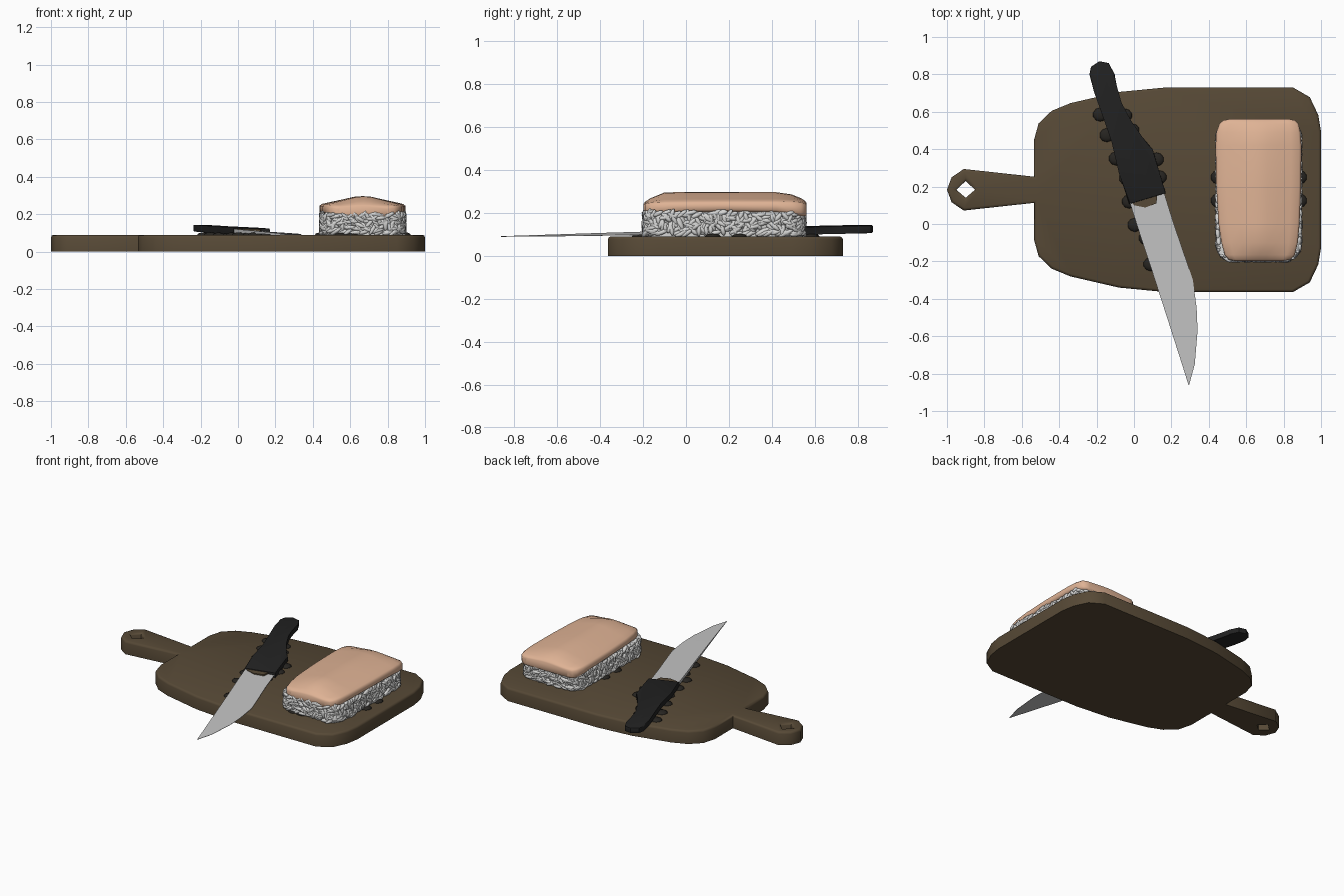
import bpy, bmesh, math, random
from mathutils import Vector, Matrix

if "Cube" in bpy.data.objects:
    bpy.data.objects.remove(bpy.data.objects["Cube"])

random.seed(4)


def material(name, rgb):
    m = bpy.data.materials.new(name)
    m.diffuse_color = (*rgb, 1)
    m.use_nodes = True
    m.node_tree.nodes["Principled BSDF"].inputs["Base Color"].default_value = m.diffuse_color
    return m


WOOD = material("dark wood", (0.095, 0.067, 0.037))
BLACK = material("black handle", (0.016, 0.016, 0.016))
STEEL = material("steel", (0.56, 0.56, 0.56))
RICE = material("rice white", (0.66, 0.66, 0.65))
FISH = material("salmon", (0.74, 0.45, 0.30))
SAUCE = material("dark drops", (0.02, 0.018, 0.015))


def finish(name, bm, mat, angle=None):
    bmesh.ops.recalc_face_normals(bm, faces=bm.faces[:])
    me = bpy.data.meshes.new(name)
    bm.to_mesh(me)
    bm.free()
    ob = bpy.data.objects.new(name, me)
    bpy.context.collection.objects.link(ob)
    me.materials.append(mat)
    if angle is not None:
        bpy.ops.object.select_all(action='DESELECT')
        ob.select_set(True)
        bpy.context.view_layer.objects.active = ob
        bpy.ops.object.shade_smooth_by_angle(angle=math.radians(angle))
    return ob


def loft(rings):
    """Skin a list of equal-length closed rings and cap both ends."""
    bm = bmesh.new()
    vs = [[bm.verts.new(p) for p in r] for r in rings]
    n = len(vs[0])
    for a, b in zip(vs, vs[1:]):
        for i in range(n):
            j = (i + 1) % n
            bm.faces.new((a[i], a[j], b[j], b[i]))
    bm.faces.new(vs[0])
    bm.faces.new(vs[-1][::-1])
    return bm


# Cutting board: symmetric outline about y = 0.183 with a diamond hang hole
half = [(-1.0, 0.0), (-0.975, 0.067), (-0.91, 0.111), (-0.535, 0.07),
        (-0.535, 0.265), (-0.51, 0.355), (-0.44, 0.422), (-0.34, 0.463),
        (-0.08, 0.523), (0.17, 0.547), (0.85, 0.547), (0.94, 0.495),
        (0.985, 0.40), (1.0, 0.31)]
outline = half + [(x, -d) for x, d in half[:0:-1]]
hole = [(-0.95, 0), (-0.9, 0.047), (-0.85, 0), (-0.9, -0.043)]
bm = bmesh.new()
for loop in (outline, hole):
    vs = [bm.verts.new((x, d + 0.183, 0)) for x, d in loop]
    for i, v in enumerate(vs):
        bm.edges.new((v, vs[(i + 1) % len(vs)]))
bmesh.ops.triangle_fill(bm, edges=bm.edges[:], use_beauty=True)
ret = bmesh.ops.extrude_face_region(bm, geom=bm.faces[:])
for g in ret['geom']:
    if isinstance(g, bmesh.types.BMVert):
        g.co.z = 0.09
bmesh.ops.recalc_face_normals(bm, faces=bm.faces[:])
rim = [e for e in bm.edges if all(v.co.z > 0.08 for v in e.verts)
       and any(abs(f.normal.z) < 0.5 for f in e.link_faces)]
bmesh.ops.bevel(bm, geom=rim, offset=0.014, segments=2, profile=0.5, affect='EDGES')
finish("cutting_board", bm, WOOD, 50)


# Knife: lies slightly tilted on the board
def knife_z(x, y):
    return 0.108 + 0.012 * (y - 0.1) - 0.03 * (x - 0.07)


def knife_plate(pts, t, bevel):
    bm = loft([[(x, y, knife_z(x, y) + s) for x, y in pts] for s in (-t, t)])
    if bevel:
        rim = [e for e in bm.edges if abs(e.verts[0].co.z - e.verts[1].co.z) < t]
        bmesh.ops.bevel(bm, geom=rim, offset=bevel, segments=2, profile=0.5, affect='EDGES')
    return bm


grip = [(-0.23, 0.84), (-0.185, 0.87), (-0.135, 0.86), (-0.103, 0.80), (-0.095, 0.73),
        (-0.067, 0.65), (-0.02, 0.55), (0.045, 0.465), (0.1, 0.40), (0.135, 0.28),
        (0.17, 0.165), (-0.025, 0.107), (-0.08, 0.27), (-0.12, 0.44), (-0.165, 0.57),
        (-0.215, 0.71), (-0.238, 0.80)]
finish("knife_handle", knife_plate(grip, 0.018, 0.005), BLACK, 40)

spine = [(-0.037, 0.16), (0.03, -0.05), (0.08, -0.2), (0.133, -0.365),
         (0.177, -0.5), (0.215, -0.62), (0.26, -0.76), (0.291, -0.86)]
edge = [(0.145, 0.22), (0.213, 0.0), (0.258, -0.13), (0.315, -0.3),
        (0.335, -0.45), (0.34, -0.57), (0.325, -0.75), (0.295, -0.86)]
rings = []
for i, (s, e) in enumerate(zip(spine, edge)):
    t = 0.011 * (1 - i / 8)
    zs, ze = knife_z(*s), knife_z(*e)
    rings.append([(*s, zs - t), (*e, ze - 0.001), (*e, ze + 0.001), (*s, zs + t)])
finish("knife_blade", loft(rings), STEEL, 30)

collar = [(-0.012, 0.118), (0.125, 0.16), (0.12, 0.11), (0.06, 0.088), (0.0, 0.1)]
finish("knife_collar", knife_plate(collar, 0.013, 0), WOOD)

# Dark drops along the knife and around the rice
drops = [(-0.18, 0.585), (-0.145, 0.475), (-0.095, 0.35), (-0.04, 0.245), (-0.025, 0.12),
         (0.005, -0.005), (0.065, -0.075), (0.09, -0.215), (-0.05, 0.58), (-0.01, 0.5),
         (0.12, 0.345), (0.135, 0.25), (0.135, 0.12), (0.45, 0.25), (0.45, 0.125),
         (0.885, 0.25), (0.885, 0.125), (0.55, -0.17), (0.61, -0.17)]
bm = bmesh.new()
for x, y in drops:
    m = Matrix.Translation((x, y, 0.09)) @ Matrix.Diagonal((0.04, 0.037, 0.014, 1))
    bmesh.ops.create_icosphere(bm, subdivisions=2, radius=1, matrix=m)
finish("dark_drops", bm, SAUCE, 60)

# Rice block: solid core covered with tangent grains
CX, CY, HX, HY, R = 0.667, 0.178, 0.222, 0.372, 0.09


def rounded(x, y, grow=0.0):
    """Push a rectangle point onto the rounded rectangle; return point and normal."""
    ix = max(-HX + R, min(HX - R, x))
    iy = max(-HY + R, min(HY - R, y))
    n = Vector((x - ix, y - iy, 0)).normalized()
    return Vector((CX + ix, CY + iy, 0)) + n * (R + grow), n


def perimeter(u):
    """Point on the plain rectangle at perimeter fraction u."""
    d = u * 4 * (HX + HY)
    for sx, sy, dx, dy, ln in ((-HX, -HY, 1, 0, 2 * HX), (HX, -HY, 0, 1, 2 * HY),
                               (HX, HY, -1, 0, 2 * HX), (-HX, HY, 0, -1, 2 * HY)):
        if d <= ln:
            return sx + dx * d, sy + dy * d
        d -= ln
    return -HX, -HY


core = [rounded(*perimeter(i / 64), -0.006)[0] for i in range(64)]
finish("rice_core", loft([[(p.x, p.y, z) for p in core] for z in (0.085, 0.205)]), RICE, 40)

tmp = bmesh.new()
bmesh.ops.create_icosphere(tmp, subdivisions=2, radius=1)
tv = [v.co.copy() for v in tmp.verts]
tf = [[v.index for v in f.verts] for f in tmp.faces]
tmp.free()
verts, faces = [], []
COUNT = 750
for k in range(COUNT):
    p, n = rounded(*perimeter((k + random.random()) / COUNT))
    p.z = random.uniform(0.1, 0.2)
    p -= n * random.uniform(0, 0.008)
    a = random.uniform(0, math.pi)
    if p.z < 0.115 or p.z > 0.19:
        a *= 0.2
    tang = Vector((-n.y, n.x, 0))
    ax = (tang * math.cos(a) + Vector((0, 0, 1)) * math.sin(a) + n * random.uniform(-0.2, 0.2)).normalized()
    side = ax.cross(n).normalized()
    up = side.cross(ax)
    ln = random.uniform(0.026, 0.036)
    base = len(verts)
    for c in tv:
        q = p + ax * c.x * ln + side * c.y * 0.0115 + up * c.z * 0.012
        q.z = max(q.z, 0.084)
        verts.append(q)
    faces += [[base + i for i in f] for f in tf]
me = bpy.data.meshes.new("rice_grains")
me.from_pydata(verts, [], faces)
me.materials.append(RICE)
me.polygons.foreach_set("use_smooth", [True] * len(faces))
bpy.context.collection.objects.link(bpy.data.objects.new("rice_grains", me))

# Salmon slice: (y, left x, right x, crown z, shoulder z, underside z)
stations = [(-0.197, 0.54, 0.80, 0.243, 0.236, 0.192), (-0.19, 0.505, 0.835, 0.252, 0.242, 0.187),
            (-0.165, 0.485, 0.86, 0.268, 0.247, 0.187), (-0.10, 0.467, 0.876, 0.295, 0.252, 0.197),
            (0.0, 0.452, 0.885, 0.297, 0.254, 0.203), (0.2, 0.44, 0.893, 0.297, 0.255, 0.205),
            (0.42, 0.436, 0.895, 0.296, 0.255, 0.202), (0.49, 0.44, 0.89, 0.286, 0.253, 0.192),
            (0.535, 0.456, 0.88, 0.268, 0.249, 0.186), (0.555, 0.478, 0.86, 0.255, 0.243, 0.186),
            (0.561, 0.51, 0.83, 0.246, 0.238, 0.19)]
rings = []
for y, xl, xr, zt, zs, zb in stations:
    w = xr - xl
    h = zt - zs
    prof = [(0.03, zb), (0.0, zb + 0.012), (0.0, zs - 0.01), (0.025, zs), (0.12, zs + 0.24 * h),
            (0.27, zs + 0.6 * h), (0.4, zs + 0.92 * h)]
    ring = [(xl + f * w, y, z) for f, z in prof]
    ring.append((xl + 0.5 * w, y, zt))
    ring += [(xr - f * w, y, z) for f, z in prof[::-1]]
    rings.append(ring)
finish("salmon_slice", loft(rings), FISH, 60)
